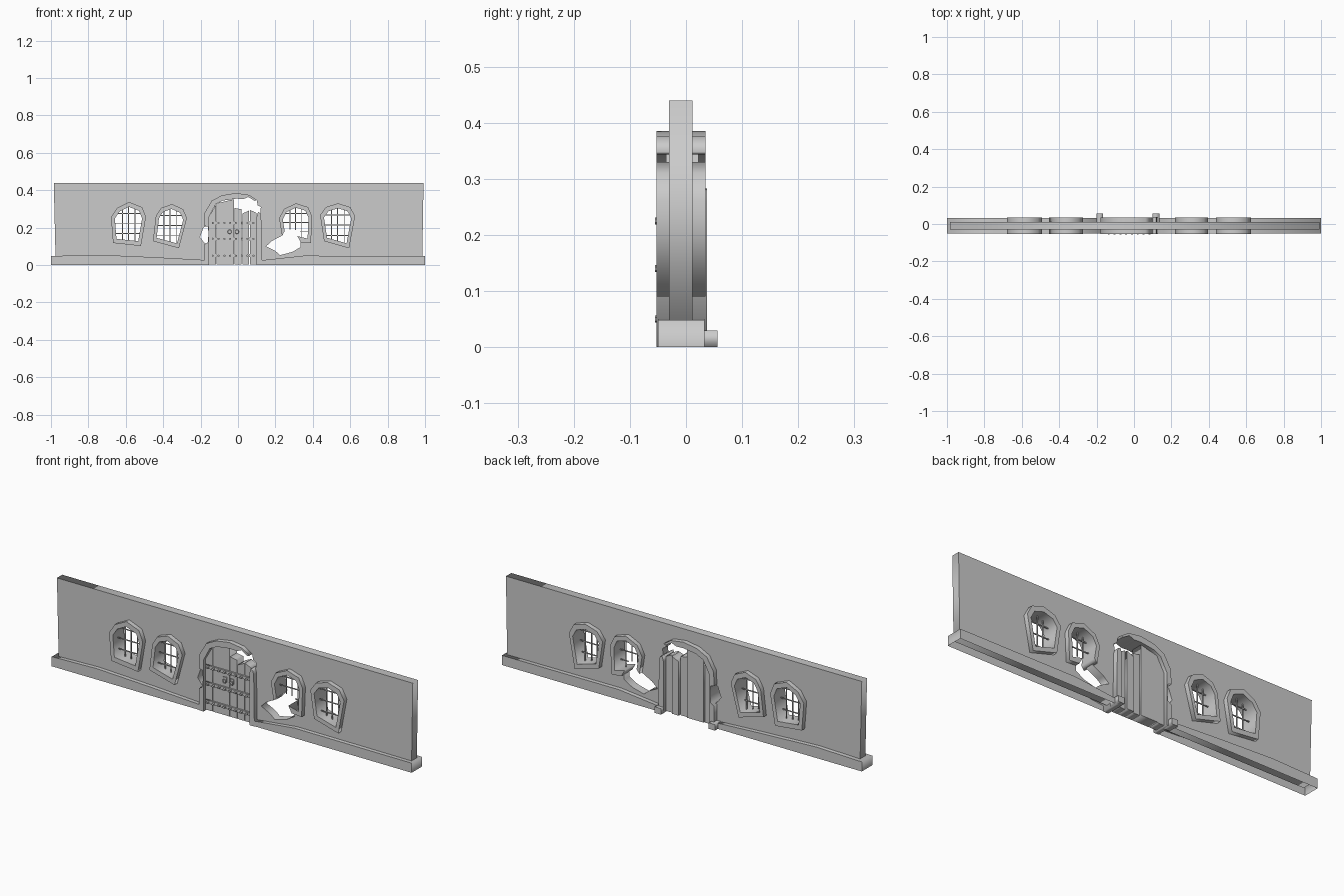
import bpy, bmesh, math
from mathutils import Matrix

if "Cube" in bpy.data.objects:
    bpy.data.objects.remove(bpy.data.objects["Cube"])


def prism(name, outlines, y0, y1, open_bottom=False):
    """Extrude flat x/z outlines (first outer, rest holes) from y0 to y1."""
    cu = bpy.data.curves.new(name, 'CURVE')
    cu.dimensions, cu.fill_mode, cu.extrude = '2D', 'BOTH', (y1 - y0) / 2
    for pts in outlines:
        sp = cu.splines.new('POLY')
        sp.points.add(len(pts) - 1)
        for p, (x, z) in zip(sp.points, pts):
            p.co = (x, z, 0, 1)
        sp.use_cyclic_u = True
    tmp = bpy.data.objects.new(name + "_profile", cu)
    bpy.context.collection.objects.link(tmp)
    bpy.context.view_layer.update()
    dg = bpy.context.evaluated_depsgraph_get()
    me = bpy.data.meshes.new_from_object(tmp.evaluated_get(dg))
    bpy.data.objects.remove(tmp)
    me.transform(Matrix.Translation((0, (y0 + y1) / 2, 0)) @ Matrix.Rotation(math.pi / 2, 4, 'X'))
    bm = bmesh.new()
    bm.from_mesh(me)
    bmesh.ops.remove_doubles(bm, verts=bm.verts, dist=1e-5)
    bmesh.ops.recalc_face_normals(bm, faces=bm.faces)
    if open_bottom:
        down = [f for f in bm.faces if f.normal.z < -0.9]
        bmesh.ops.delete(bm, geom=down, context='FACES_ONLY')
    bm.to_mesh(me)
    bm.free()
    ob = bpy.data.objects.new(name, me)
    bpy.context.collection.objects.link(ob)
    return ob


def box(name, x0, x1, y0, y1, z0, z1):
    return prism(name, [[(x0, z0), (x1, z0), (x1, z1), (x0, z1)]], y0, y1)


def shrink(pts, s):
    cx = (min(p[0] for p in pts) + max(p[0] for p in pts)) / 2
    cz = (min(p[1] for p in pts) + max(p[1] for p in pts)) / 2
    return [(cx + (x - cx) * s, cz + (z - cz) * s) for x, z in pts]


def span(pts, axis, c):
    """Extent of an outline along the line where the given axis equals c."""
    hits = []
    for a, b in zip(pts, pts[1:] + pts[:1]):
        if (a[axis] - c) * (b[axis] - c) < 0:
            t = (c - a[axis]) / (b[axis] - a[axis])
            hits.append(a[1 - axis] + t * (b[1 - axis] - a[1 - axis]))
    return min(hits), max(hits)


# Crooked window outlines, outer edge of each frame
windows = [
    [(-.668, .118), (-.679, .257), (-.647, .305), (-.583, .337), (-.513, .31), (-.492, .257), (-.519, .102)],
    [(-.455, .128), (-.439, .262), (-.412, .305), (-.353, .326), (-.294, .299), (-.273, .251), (-.316, .09)],
    [(.24, .128), (.22, .25), (.246, .3), (.31, .33), (.374, .31), (.396, .262), (.39, .118)],
    [(.46, .128), (.439, .267), (.47, .31), (.535, .33), (.6, .31), (.626, .262), (.594, .09)],
]

# Wall with a broken doorway and window openings
wall = [(-.975, .02), (-.985, .44), (.992, .44), (.985, .02), (.115, .02), (.118, .27),
        (.122, .31), (.105, .32), (.1, .347), (.06, .37), (-.01, .37), (-.085, .36),
        (-.13, .335), (-.167, .27), (-.167, .21), (-.185, .2), (-.203, .15),
        (-.185, .125), (-.167, .11), (-.165, .02)]
broken = [(.335, .125), (.335, .097), (.29, .07), (.225, .053), (.2, .075), (.15, .1),
          (.18, .128), (.24, .16)]
holes = [shrink(w, .9) for w in windows]
holes[2] = holes[2][1:] + broken
prism("wall", [wall] + holes, -.03, .012)

# Window frames, the third one broken at its lower left corner
for i, w in enumerate(windows):
    inner = shrink(w, .78)
    if i == 2:
        ring = [[(.235, .16)] + w[1:] + [(.335, .122), (.317, .155)] + inner[:0:-1] + [(.25, .18)]]
    else:
        ring = [w, inner]
    prism("window_frame", ring, -.053, .035)

    # Lattice bars
    mid = shrink(w, .86)
    xs, zs = [p[0] for p in mid], [p[1] for p in mid]
    for f in (.3, .5, .72):
        x = min(xs) + f * (max(xs) - min(xs))
        lo, hi = span(mid, 0, x)
        if i == 2 and f < .6:
            lo += .05
        box("window_bar", x - .002, x + .002, -.014, -.009, lo, hi)
    for f in (.25, .52, .78):
        z = min(zs) + f * (max(zs) - min(zs))
        lo, hi = span(mid, 1, z)
        if i == 2 and f < .3:
            lo = hi - .05
        box("window_crossbar", lo, hi, -.018, -.013, z - .002, z + .002)

# Uneven plinth, hollow underneath
prism("plinth_left", [[(-1, 0), (-.175, 0), (-.175, .027), (-.45, .042), (-.75, .055), (-1, .048)]],
      -.05, .033, True)
prism("plinth_right", [[(.12, 0), (1, 0), (1, .048), (.35, .05), (.12, .025)]], -.05, .033, True)

# Door surround: arch with chipped left post, and separate right post
arch = [(-.18, 0), (-.18, .11), (-.162, .12), (-.158, .16), (-.16, .205), (-.18, .21),
        (-.178, .28), (-.14, .345), (-.085, .373), (-.01, .385), (.06, .375), (.1, .348),
        (.09, .343), (.055, .364), (.03, .353), (-.01, .355), (-.08, .345), (-.12, .325),
        (-.154, .26), (-.154, 0)]
prism("door_arch", [arch], -.053, .035)
prism("door_right_post", [[(.1, 0), (.128, 0), (.124, .26), (.119, .278), (.107, .283), (.1, .26)]],
      -.053, .037)
for x in (-.2, .1):
    box("post_foot", x, x + .035, .0, .056, 0, .03)

# Door planks with ragged tops
planks = [(-.154, -.117, .26, .325, .018), (-.114, -.021, .33, .352, .022), (-.018, .02, .305, .298, .016),
          (.023, .06, .275, .292, .026), (.063, .1, .295, .278, .016)]
for x0, x1, za, zb, back in planks:
    prism("door_plank", [[(x0, .004), (x1, .004), (x1, zb), (x0, za)]], -.036, back)

# Iron straps and studs
for z in (.05, .14, .225):
    box("door_strap", -.15, .098, -.044, -.03, z - .008, z + .008)
    for k in range(8):
        bpy.ops.mesh.primitive_cylinder_add(vertices=6, radius=.006, depth=.014,
                                            location=(-.135 + k * .031, -.048, z),
                                            rotation=(math.pi / 2, 0, 0))
        bpy.context.object.name = "strap_stud"

# Ring handles on plates
for x in (-.045, -.006):
    box("handle_plate", x - .009, x + .009, -.041, -.03, .172, .197)
    bpy.ops.mesh.primitive_torus_add(major_segments=10, minor_segments=5, major_radius=.009,
                                     minor_radius=.0025, location=(x, -.045, .178),
                                     rotation=(math.pi / 2, 0, 0))
    bpy.context.object.name = "ring_handle"
